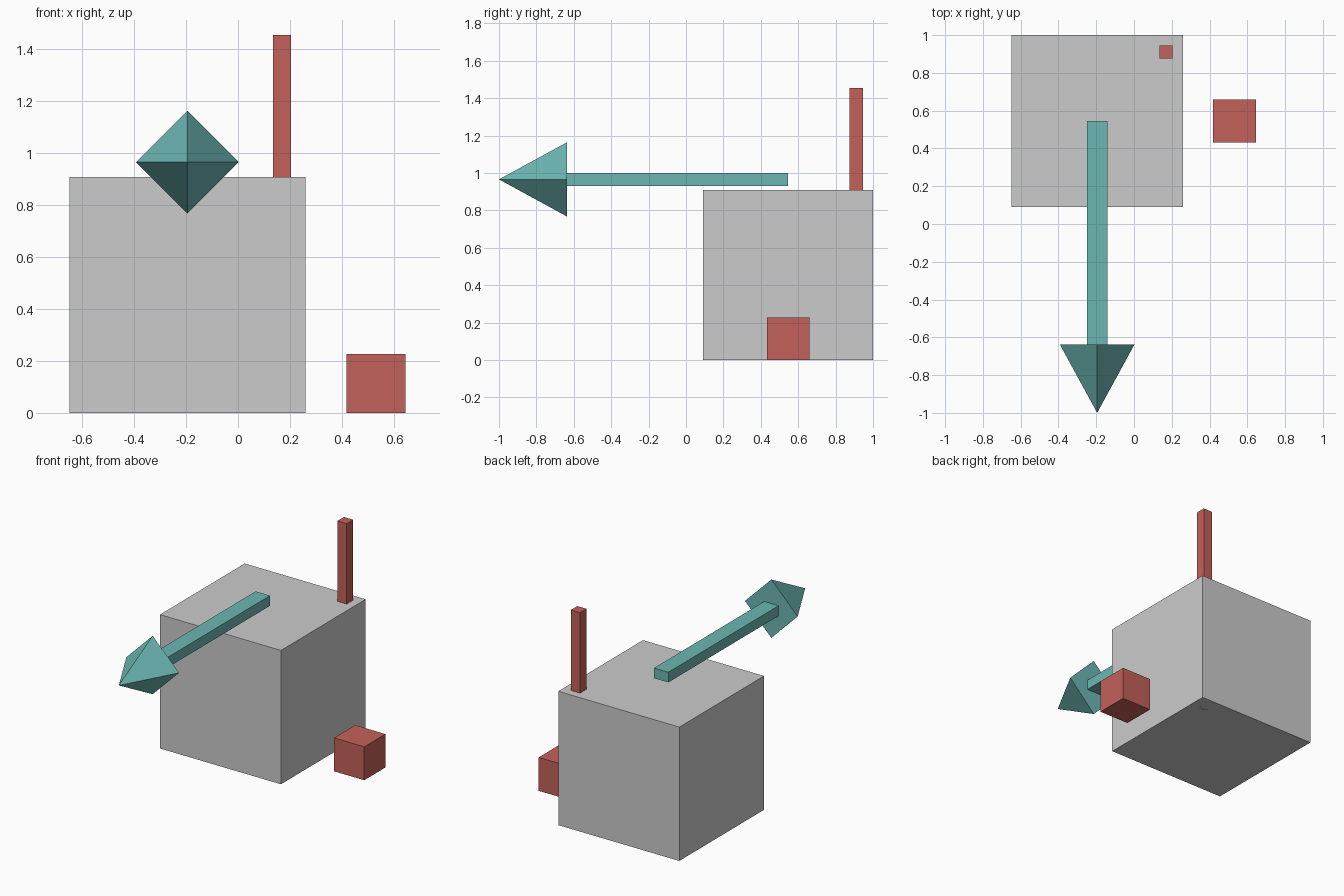
import bpy
from math import radians

if "Cube" in bpy.data.objects:
    bpy.data.objects.remove(bpy.data.objects["Cube"])


def material(name, color):
    mat = bpy.data.materials.new(name)
    mat.diffuse_color = color
    mat.use_nodes = True
    mat.node_tree.nodes["Principled BSDF"].inputs["Base Color"].default_value = mat.diffuse_color
    return mat


def box(name, center, size, mat=None):
    bpy.ops.mesh.primitive_cube_add(size=1, location=center)
    obj = bpy.context.object
    obj.name = name
    obj.scale = size
    bpy.ops.object.transform_apply(location=False, rotation=False, scale=True)
    if mat:
        obj.data.materials.append(mat)
    return obj


red = material("red", (0.55, 0.12, 0.10, 1))
teal = material("teal", (0.15, 0.47, 0.45, 1))

# Main block and the small block beside it, both on the ground
block, small = 0.909, 0.227
box("main_block", (-0.195, 0.545, block / 2), (block,) * 3)
box("small_block", (0.532, 0.546, small / 2), (small,) * 3, red)

# Thin pole running through the block from the ground up
pole_top = 1.455
box("pole", (0.169, 0.91, pole_top / 2), (0.07, 0.07, pole_top), red)

# Arrow pointing to the front: flat shaft and four-sided head
arrow_x, arrow_z = -0.195, 0.966
tip, neck, tail = -1.0, -0.637, 0.545
box("arrow_shaft", (arrow_x, (neck + tail) / 2, arrow_z),
    (0.108, tail - neck, 0.069), teal)
bpy.ops.mesh.primitive_cone_add(
    vertices=4, radius1=0.198, radius2=0, depth=neck - tip,
    location=(arrow_x, (neck + tip) / 2, arrow_z), rotation=(radians(90), 0, 0))
head = bpy.context.object
head.name = "arrow_head"
head.data.materials.append(teal)
